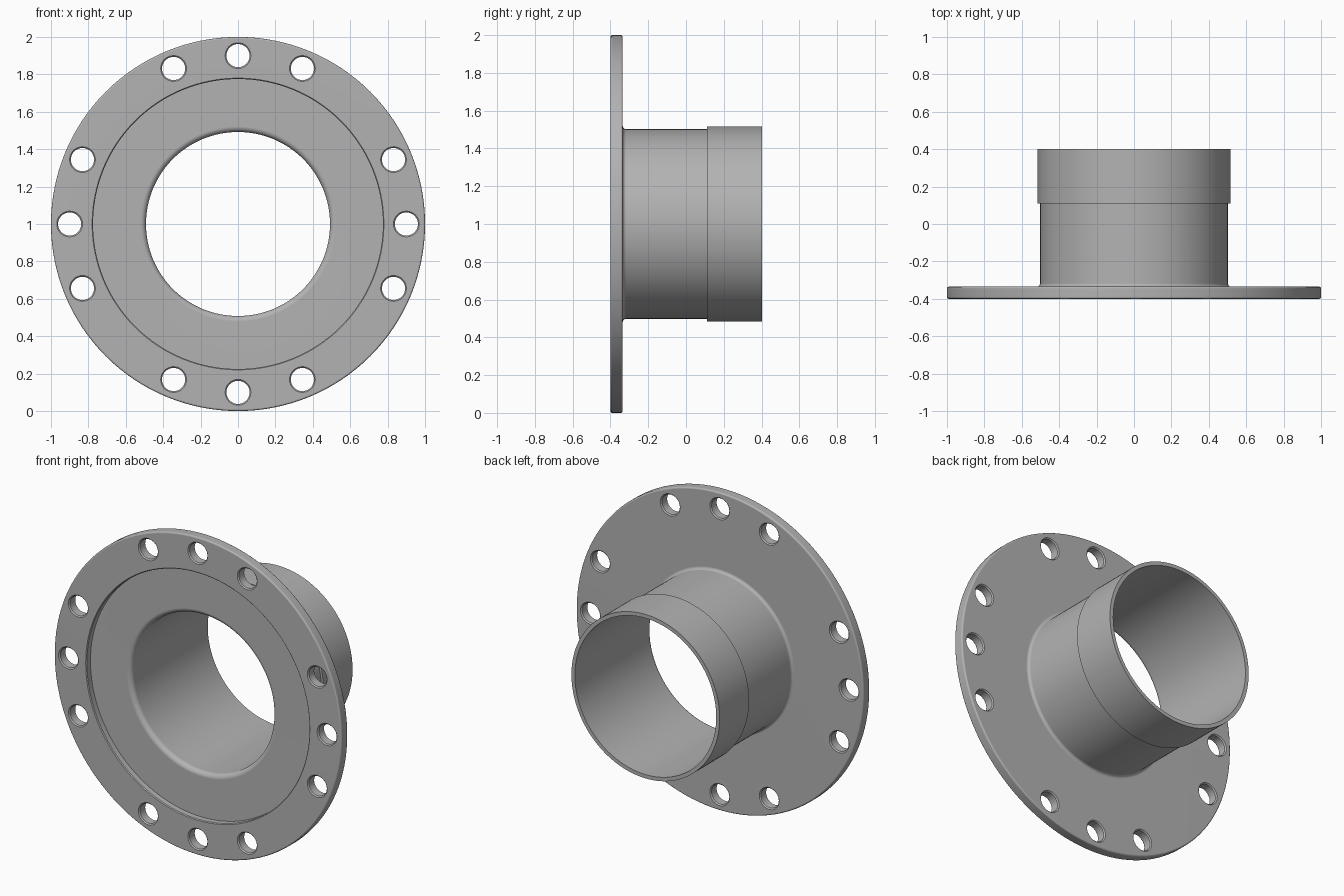
import bpy
import bmesh
from math import cos, sin, pi, radians
from mathutils import Vector, Matrix

default = bpy.data.objects.get("Cube")
if default:
    bpy.data.objects.remove(default, do_unlink=True)

STEEL = (0.45, 0.45, 0.45, 1.0)
AXIS_Z = 1.0

metal = bpy.data.materials.new("grey_metal")
metal.use_nodes = True
metal.diffuse_color = STEEL
metal.node_tree.nodes["Principled BSDF"].inputs["Base Color"].default_value = STEEL


def arc(r, y, radius, start, end, steps=6):
    """Fillet points (r, y) around a centre, angles in degrees."""
    angles = [radians(start + (end - start) * i / steps) for i in range(steps + 1)]
    return [(r + radius * cos(a), y + radius * sin(a)) for a in angles]


def lathe(bm, profile, segments, centre=(0, 0, 0)):
    """Turn a closed (radius, y) profile about an axis along y."""
    rings = []
    for s in range(segments):
        a = 2 * pi * s / segments
        rings.append([bm.verts.new(Vector((r * sin(a), y, r * cos(a))) + Vector(centre))
                      for r, y in profile])
    n = len(profile)
    for s in range(segments):
        here, there = rings[s], rings[(s + 1) % segments]
        for i in range(n):
            j = (i + 1) % n
            bm.faces.new((here[i], here[j], there[j], there[i]))


def drill(bm, profile, segments, centre):
    """Solid turned cutter with flat ends."""
    rings = [[bm.verts.new(Vector((r * sin(2 * pi * s / segments), y,
                                   r * cos(2 * pi * s / segments))) + Vector(centre))
              for s in range(segments)] for r, y in profile]
    for a, b in zip(rings, rings[1:]):
        for s in range(segments):
            t = (s + 1) % segments
            bm.faces.new((a[s], a[t], b[t], b[s]))
    bm.faces.new(rings[0])
    bm.faces.new(rings[-1])


def make_object(name, bm):
    bmesh.ops.recalc_face_normals(bm, faces=bm.faces)
    mesh = bpy.data.meshes.new(name)
    bm.to_mesh(mesh)
    bm.free()
    mesh.materials.append(metal)
    obj = bpy.data.objects.new(name, mesh)
    bpy.context.collection.objects.link(obj)
    return obj


# Flange, recess, tube and collar share one turned profile
FRONT, BACK, FLOOR, END = -0.4, -0.335, -0.36, 0.402
BORE, TUBE, COLLAR, RECESS = 0.492, 0.502, 0.516, 0.775
EDGE = 0.01
profile = [(RECESS, FLOOR), (RECESS, FRONT + 0.005), (RECESS + 0.005, FRONT)]
profile += arc(1 - EDGE, FRONT + EDGE, EDGE, -90, 0, 4)
profile += arc(1 - EDGE, BACK - EDGE, EDGE, 0, 90, 4)
profile += arc(TUBE + 0.018, BACK + 0.018, 0.018, 270, 180)
profile += [(TUBE, 0.11), (COLLAR, 0.11), (COLLAR, END), (BORE, END)]
profile += arc(BORE + 0.03, FLOOR + 0.03, 0.03, 180, 270)

bm = bmesh.new()
lathe(bm, profile, 128, (0, 0, AXIS_Z))
flange = make_object("flanged_pipe", bm)

# Bolt holes on a sixteen-step circle, skipping the diagonals
HOLE, BEVEL, CIRCLE = 0.062, 0.007, 0.9
wide = HOLE + BEVEL
drill_profile = [(wide, FRONT - 0.05), (wide, FRONT), (HOLE, FRONT + BEVEL),
                 (HOLE, BACK - BEVEL), (wide, BACK), (wide, BACK + 0.05)]
bm = bmesh.new()
for k in range(16):
    if k % 4 != 2:
        a = 2 * pi * k / 16
        drill(bm, drill_profile, 32, (CIRCLE * sin(a), 0, AXIS_Z + CIRCLE * cos(a)))
cutter = make_object("bolt_hole_cutter", bm)
cutter.hide_render = True

cut = flange.modifiers.new("bolt_holes", "BOOLEAN")
cut.operation = "DIFFERENCE"
cut.solver = "EXACT"
cut.object = cutter

bpy.ops.object.select_all(action="DESELECT")
flange.select_set(True)
bpy.context.view_layer.objects.active = flange
bpy.ops.object.modifier_apply(modifier=cut.name)
bpy.data.objects.remove(cutter, do_unlink=True)

# Smooth turned surfaces, crisp corners, flat plate faces
bpy.ops.object.shade_smooth_by_angle(angle=radians(35))
weighted = flange.modifiers.new("clean_normals", "WEIGHTED_NORMAL")
weighted.keep_sharp = True
